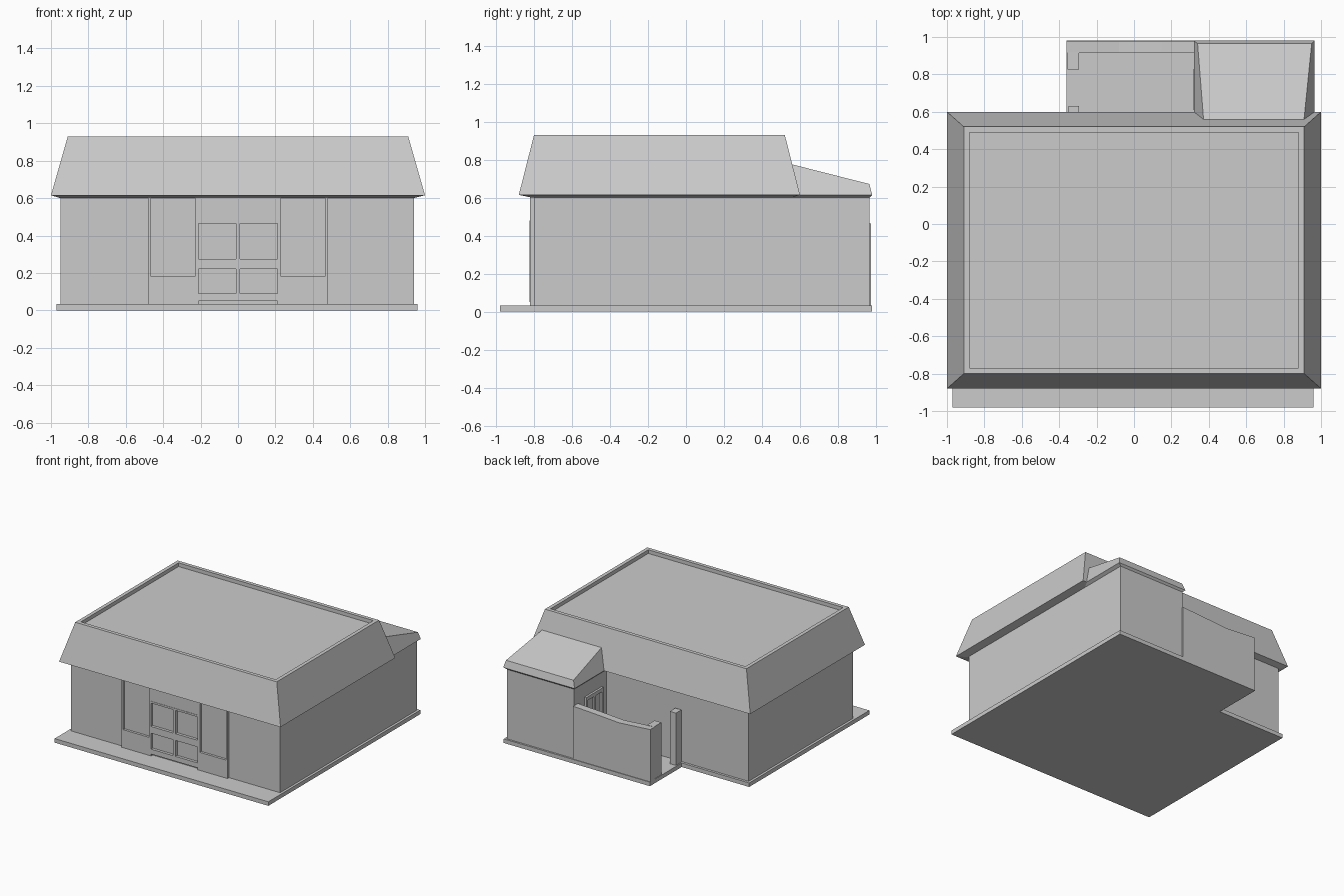
import bpy, bmesh

if "Cube" in bpy.data.objects:
    bpy.data.objects.remove(bpy.data.objects["Cube"])


def finish(name, bm):
    bmesh.ops.recalc_face_normals(bm, faces=bm.faces)
    me = bpy.data.meshes.new(name)
    bm.to_mesh(me)
    bm.free()
    ob = bpy.data.objects.new(name, me)
    bpy.context.collection.objects.link(ob)
    return ob


def loft(name, rings):
    """Skin a stack of equal-length rings and cap both ends."""
    bm = bmesh.new()
    vs = [[bm.verts.new(p) for p in r] for r in rings]
    n = len(rings[0])
    for a, b in zip(vs, vs[1:]):
        for i in range(n):
            j = (i + 1) % n
            bm.faces.new((a[i], a[j], b[j], b[i]))
    bm.faces.new(vs[0][::-1])
    bm.faces.new(vs[-1])
    return finish(name, bm)


def rect(x0, x1, y0, y1, za, zb=None):
    zb = za if zb is None else zb
    return [(x0, y0, za), (x1, y0, za), (x1, y1, zb), (x0, y1, zb)]


def box(name, x0, x1, y0, y1, z0, z1):
    return loft(name, [rect(x0, x1, y0, y1, z0), rect(x0, x1, y0, y1, z1)])


def prism(name, outline, z0, z1):
    return loft(name, [[(x, y, z) for x, y in outline] for z in (z0, z1)])


# L-shaped slab and walls
prism("base_slab", [(-.97, -.98), (.96, -.98), (.96, .98), (-.36, .98),
                    (-.36, .57), (-.97, .57)], 0, .033)
prism("walls", [(-.95, -.80), (.94, -.80), (.94, .965), (.335, .965),
                (.335, .55), (-.95, .55)], .03, .605)

# Main roof with sloped sides and sunken flat top
loft("main_roof", [
    rect(-.95, .94, -.81, .55, .60), rect(-1, 1, -.88, .60, .615),
    rect(-.91, .91, -.80, .52, .93), rect(-.88, .88, -.77, .49, .93),
    rect(-.88, .88, -.77, .49, .90)])

# Lean-to roof over the back room
loft("back_roof", [
    rect(.335, .94, .50, .965, .60), rect(.32, .965, .50, .98, .615),
    rect(.375, .905, .52, .965, .785, .672)[:2] + [(.95, .965, .672), (.34, .965, .672)]])

# Yard wall with worn top, its return and the gate post
top = [(.34, .465), (.15, .455), (-.08, .44), (-.22, .45), (-.36, .46)]
outline = [(-.36, .03), (.34, .03)] + top
loft("yard_wall", [[(x, y, z) for x, z in outline] for y in (.915, .975)])
box("yard_wall_return", -.355, -.295, .825, .92, .03, .46)
box("gate_post", -.35, -.295, .56, .63, .03, .46)

# Shop front: rails and posts standing proud of the wall
F = -.82
for s in (-1, 1):
    def bar(name, xa, xb, z0, z1, y0=F):
        box(name, min(s * xa, s * xb), max(s * xa, s * xb), y0, -.79, z0, z1)
    bar("bay_outer_post", .465, .48, .03, .605)
    bar("bay_sill_panel", .23, .465, .03, .18)
    bar("door_jamb", .21, .23, .03, .605)
    bar("door_centre_stile", .0, .012, .05, .48, F - .003)
    bar("door_bottom_rail", .0, .21, .05, .09, F - .003)
    bar("door_mid_rail", .0, .21, .22, .275, F - .003)
    bar("door_top_rail", .0, .21, .465, .48, F - .003)
box("door_transom", -.21, .21, F, -.79, .48, .605)

# Side door of the back room, opening to the yard
for y in (.62, .72, .82):
    box("side_door_stile", .318, .345, y - .01, y + .01, .03, .48)
for z in (.05, .25, .47):
    box("side_door_rail", .318, .345, .61, .83, z - .015, z + .015)
